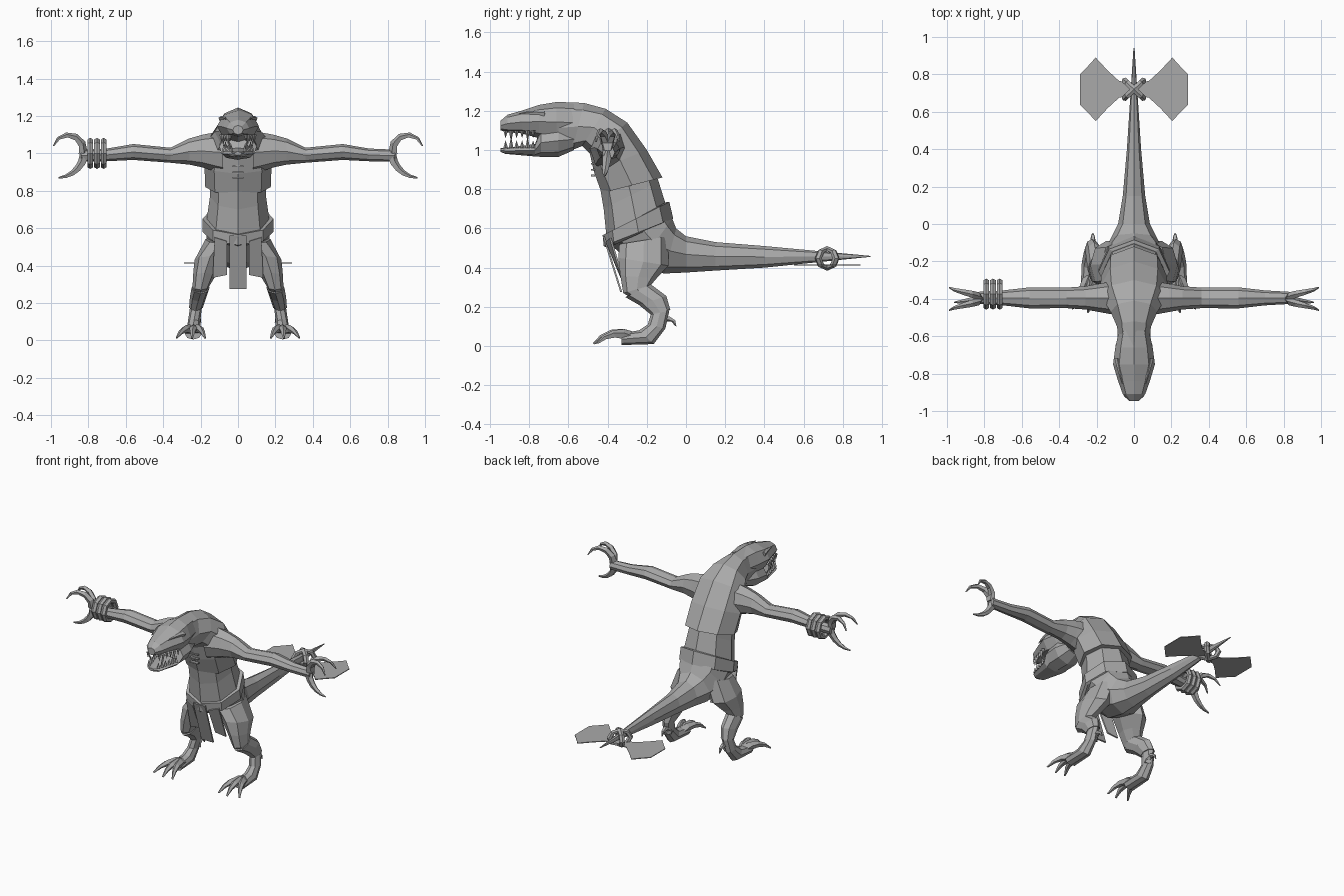
import bpy, bmesh, math
from mathutils import Vector, Matrix

default_cube = bpy.data.objects.get("Cube")
if default_cube:
    bpy.data.objects.remove(default_cube)

SHADE = (0.4, 0.4, 0.4, 1)
grey = bpy.data.materials.new("stone grey")
grey.use_nodes = True
grey.diffuse_color = SHADE
grey.node_tree.nodes["Principled BSDF"].inputs["Base Color"].default_value = SHADE


def finish(name, bm, mirror=False):
    """Turn the bmesh into a grey object, optionally mirrored across x."""
    bmesh.ops.recalc_face_normals(bm, faces=bm.faces)
    mesh = bpy.data.meshes.new(name)
    bm.to_mesh(mesh)
    bm.free()
    mesh.materials.append(grey)
    part = bpy.data.objects.new(name, mesh)
    bpy.context.collection.objects.link(part)
    if mirror:
        part.modifiers.new("Mirror", 'MIRROR').use_mirror_merge = False


def skin(bm, rings):
    """Bridge successive rings of points and cap both ends."""
    loops = [[bm.verts.new(point) for point in ring] for ring in rings]
    for near, far in zip(loops, loops[1:]):
        for i in range(len(near)):
            bm.faces.new((near[i - 1], near[i], far[i], far[i - 1]))
    bm.faces.new(loops[0])
    bm.faces.new(loops[-1])


def loft(name, rings, mirror=False):
    bm = bmesh.new()
    skin(bm, rings)
    finish(name, bm, mirror)


def oval(centre, up, side, sides=8):
    """Ring of points round a centre, spanned by two half-axis vectors."""
    angles = [math.tau * i / sides for i in range(sides)]
    return [centre + up * math.cos(a) + side * math.sin(a) for a in angles]


def cut(front, back, half, x=0):
    """Tilted cross-section between a front and a back (y, z) point."""
    front, back = Vector((x, *front)), Vector((x, *back))
    return oval((front + back) / 2, (back - front) / 2, Vector((half, 0, 0)))


def upright(y, low, high, half):
    return cut(front=(y, low), back=(y, high), half=half)


def leg_cut(front, back, half):
    """Leg section; the leg splays outward on its way down."""
    height = (front[1] + back[1]) / 2
    return cut(front, back, half, x=.24 - height ** 2 / 2)


def claw(bm, start, heading, axis, bend, step, radius, steps=5):
    """Tapering spike that turns by the same angle at every step."""
    spot, heading, axis = Vector(start), Vector(heading).normalized(), Vector(axis)
    turn = Matrix.Rotation(math.radians(bend), 3, axis)
    rings = []
    for i in range(steps + 1):
        thickness = radius * max(1 - i / steps, .05) ** .6
        up = heading.cross(axis).normalized() * thickness
        rings.append(oval(spot, up, axis * thickness, sides=5))
        spot = spot + heading * step
        heading = turn @ heading
    skin(bm, rings)


def sheet(name, outline, depth, mirror=False):
    """Thin plate made from an outline and a depth vector."""
    points = [Vector(point) for point in outline]
    loft(name, [points, [point + Vector(depth) for point in points]], mirror)


def hoop(name, place, rotation, radius, squash=1):
    bpy.ops.mesh.primitive_torus_add(
        major_segments=8, minor_segments=6, major_radius=radius, minor_radius=.018,
        location=place, rotation=rotation)
    part = bpy.context.object
    part.name = name
    part.scale.y = squash
    part.data.materials.append(grey)


# Tail and hips
loft("tail_and_hips", [
    upright(y=.94, low=.455, high=.46, half=.003),
    upright(y=.4, low=.4, high=.51, half=.038),
    upright(y=.15, low=.385, high=.53, half=.06),
    cut(front=(0, .375), back=(0, .56), half=.085),
    cut(front=(-.11, .37), back=(-.05, .6), half=.125),
    cut(front=(-.25, .4), back=(-.07, .65), half=.165),
    cut(front=(-.4, .53), back=(-.1, .72), half=.175),
])

# Torso and neck, with the chest overhanging the waist
loft("waist", [
    cut(front=(-.4, .5), back=(-.09, .68), half=.175),
    cut(front=(-.42, .7), back=(-.14, .84), half=.15),
    cut(front=(-.44, .82), back=(-.17, .93), half=.145),
])
loft("chest_and_neck", [
    cut(front=(-.43, .78), back=(-.12, .86), half=.175),
    cut(front=(-.47, .89), back=(-.2, 1), half=.18),
    cut(front=(-.49, .98), back=(-.3, 1.14), half=.17),
    cut(front=(-.53, 1.02), back=(-.41, 1.21), half=.125),
    cut(front=(-.58, 1), back=(-.52, 1.24), half=.09),
    upright(y=-.65, low=.98, high=1.245, half=.085),
])

# Head
loft("skull", [
    upright(y=-.57, low=1.04, high=1.24, half=.08),
    upright(y=-.66, low=1.04, high=1.245, half=.1),
    upright(y=-.75, low=1.06, high=1.23, half=.112),
    upright(y=-.84, low=1.085, high=1.2, half=.085),
    upright(y=-.91, low=1.09, high=1.18, half=.06),
    upright(y=-.945, low=1.1, high=1.15, half=.028),
])
loft("jaw", [
    upright(y=-.57, low=1, high=1.11, half=.07),
    upright(y=-.65, low=.965, high=1.13, half=.1),
    upright(y=-.74, low=.965, high=1.11, half=.1),
    upright(y=-.77, low=.967, high=1.03, half=.088),
    upright(y=-.92, low=.98, high=1.01, half=.05),
    upright(y=-.945, low=.99, high=1.01, half=.02),
])
bm = bmesh.new()
claw(bm, start=(.09, -.72, 1.185), heading=(-.2, -1, .1), axis=(1, 0, 0),
     bend=6, step=.045, radius=.015, steps=3)
finish("brow_ridges", bm, mirror=True)

# Teeth follow the narrowing snout, with two longer fangs
bm = bmesh.new()
for i in range(6):
    along = i / 5
    length = .06 if i in (1, 4) else .04
    for height, flip, inset in ((1.1, math.pi, 1), (1.01, 0, .85)):
        reach = math.cos(flip) * length / 2
        place = Matrix.Translation((inset * (.088 - .045 * along), -.78 - .14 * along, height + reach))
        bmesh.ops.create_cone(
            bm, segments=4, radius1=.012, radius2=0, depth=length, cap_ends=True,
            matrix=place @ Matrix.Rotation(flip, 4, 'X'))
finish("teeth", bm, mirror=True)

# Small ridges across the breastbone
bm = bmesh.new()
for i in range(3):
    place = Matrix.Translation((0, -.475, .87 + .03 * i))
    bmesh.ops.create_cube(bm, size=.02, matrix=place @ Matrix.Diagonal((3, 1, .4, 1)))
finish("chest_ridges", bm)


def arm_cut(x, low, high, depth):
    """Upright section across the arm."""
    centre = Vector((x, -.395, (low + high) / 2))
    return oval(centre, Vector((0, 0, (high - low) / 2)), Vector((0, depth, 0)))


# Arms and clawed hands
loft("arms", [
    arm_cut(x=.08, low=.89, high=1.12, depth=.095),
    arm_cut(x=.19, low=.925, high=1.1, depth=.075),
    arm_cut(x=.26, low=.94, high=1.08, depth=.062),
    arm_cut(x=.36, low=.95, high=1.03, depth=.055),
    arm_cut(x=.56, low=.965, high=1.05, depth=.056),
    arm_cut(x=.7, low=.958, high=1.026, depth=.04),
    arm_cut(x=.84, low=.955, high=1.02, depth=.032),
], mirror=True)
bm = bmesh.new()
for spread in (-.25, .25):
    claw(bm, start=(.83, -.4, 1), heading=(.1, spread, 1), axis=(0, 1, 0),
         bend=35, step=.05, radius=.027)
claw(bm, start=(.82, -.4, .99), heading=(.35, -.1, -1), axis=(0, 1, 0),
     bend=-15, step=.04, radius=.027)
finish("hand_claws", bm, mirror=True)

# Wrist hoops on the right arm only
for i in range(3):
    hoop("wrist_hoop", place=(-.79 + .036 * i, -.375, 1),
         rotation=(0, math.pi / 2, 0), radius=.065)

# Belt and hanging cloth
loft("belt", [
    cut(front=(-.4, .5), back=(-.08, .645), half=.175),
    cut(front=(-.42, .51), back=(-.065, .65), half=.19),
    cut(front=(-.425, .565), back=(-.085, .735), half=.19),
    cut(front=(-.4, .57), back=(-.1, .735), half=.165),
])
HANG = (0, .009, .002)
sheet("front_cloth", [(-.045, -.425, .56), (.045, -.425, .56),
                      (.045, -.335, .275), (-.045, -.335, .275)], depth=HANG)
sheet("side_cloths", [(.06, -.41, .53), (.125, -.39, .55),
                      (.135, -.325, .335), (.06, -.335, .35)], depth=HANG, mirror=True)

# Legs, shin guards and clawed feet
loft("legs", [
    leg_cut(front=(-.34, .52), back=(-.09, .56), half=.08),
    leg_cut(front=(-.345, .45), back=(-.09, .41), half=.085),
    leg_cut(front=(-.335, .36), back=(-.15, .345), half=.062),
    leg_cut(front=(-.32, .27), back=(-.18, .31), half=.045),
    leg_cut(front=(-.23, .215), back=(-.11, .25), half=.037),
    leg_cut(front=(-.18, .16), back=(-.085, .18), half=.032),
    leg_cut(front=(-.195, .11), back=(-.105, .09), half=.033),
    leg_cut(front=(-.24, .08), back=(-.165, .01), half=.04),
    leg_cut(front=(-.33, .065), back=(-.33, .005), half=.045),
], mirror=True)
loft("shin_guards", [
    leg_cut(front=(-.31, .25), back=(-.18, .315), half=.048),
    leg_cut(front=(-.24, .21), back=(-.1, .255), half=.044),
    leg_cut(front=(-.185, .165), back=(-.08, .185), half=.037),
], mirror=True)
bm = bmesh.new()
for spread in (-.3, .05, .5):
    claw(bm, start=(.235, -.27, .04), heading=(spread, -1, .4), axis=(1, 0, 0),
         bend=20, step=.055, radius=.033, steps=4)
claw(bm, start=(.22, -.13, .1), heading=(0, .4, 1), axis=(1, 0, 0),
     bend=-45, step=.03, radius=.025, steps=4)
finish("foot_claws", bm, mirror=True)

# Axe blades lashed to the tail
TAIL_Y = .72
edge = [(0, .03), (.08, .045), (.14, .1), (.205, .17), (.25, .12), (.29, .08)]
outline = edge + [(x, -rise) for x, rise in reversed(edge)]
sheet("tail_blades", [(x, TAIL_Y + rise, .412) for x, rise in outline],
      depth=(0, 0, .005), mirror=True)
for turn in (-.75, .75):
    hoop("tail_lashing", place=(0, TAIL_Y, .447),
         rotation=(math.pi / 2, 0, turn), radius=.066, squash=.75)
